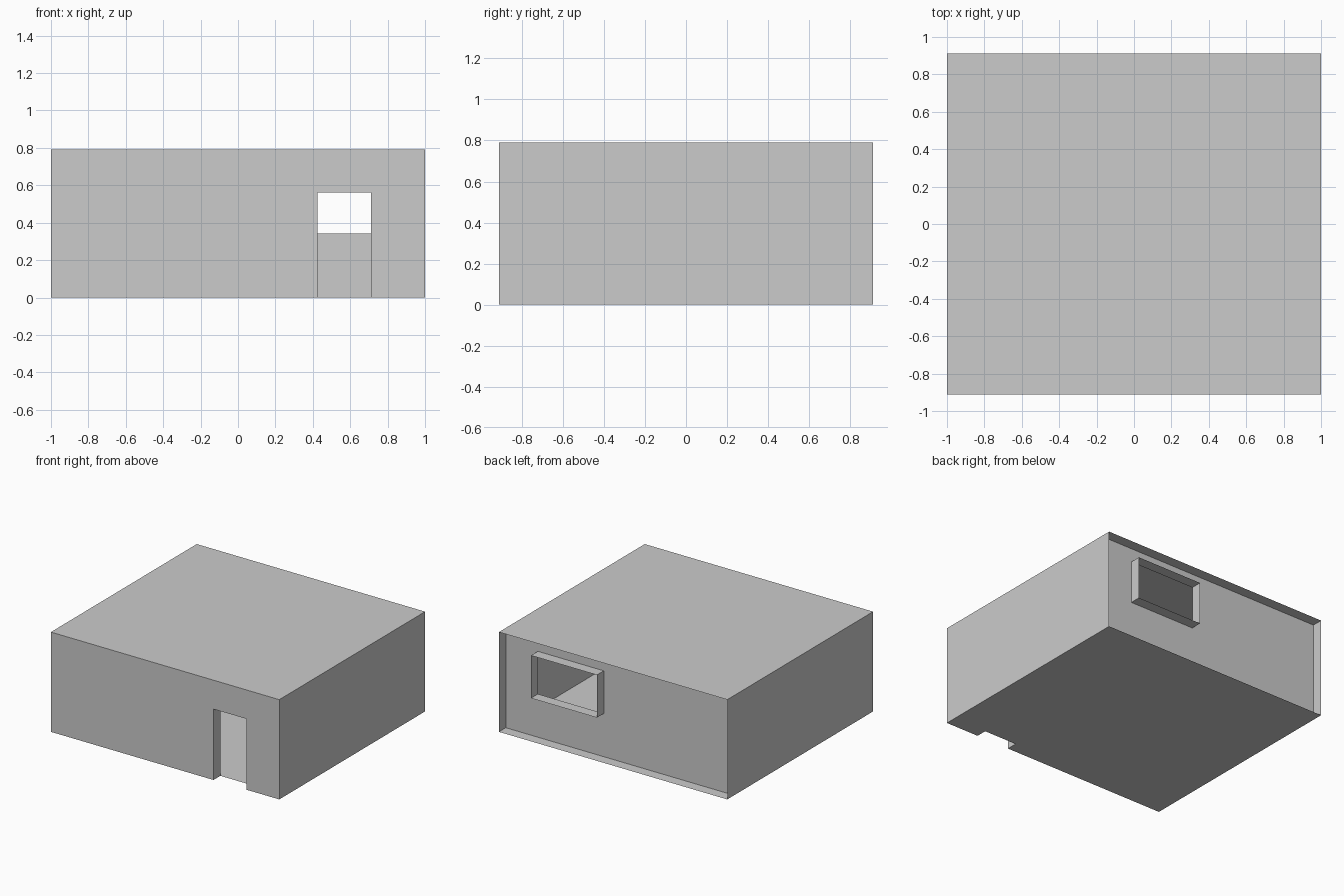
import bpy, bmesh

if "Cube" in bpy.data.objects:
    bpy.data.objects.remove(bpy.data.objects["Cube"])

W, D, H = 1.0, 0.912, 0.79      # half width, half depth, height
T = 0.086                       # depth of reveals and of the recessed back wall
DOOR = (0.424, 0.711, 0.0, 0.561)    # x0, x1, z0, z1
WINDOW = (0.142, 0.719, 0.342, 0.68)


def make(name, quads):
    """Object from a list of quads, with shared corners welded."""
    bm = bmesh.new()
    for q in quads:
        bm.faces.new([bm.verts.new(p) for p in q])
    bmesh.ops.remove_doubles(bm, verts=bm.verts, dist=1e-5)
    mesh = bpy.data.meshes.new(name)
    bm.to_mesh(mesh)
    bm.free()
    obj = bpy.data.objects.new(name, mesh)
    bpy.context.collection.objects.link(obj)
    return obj


def panel(bounds, hole, place, flip=False):
    """Quads of a flat rectangle around a rectangular hole."""
    us = sorted({bounds[0], bounds[1], hole[0], hole[1]})
    vs = sorted({bounds[2], bounds[3], hole[2], hole[3]})
    quads = []
    for a, b in zip(us, us[1:]):
        for c, d in zip(vs, vs[1:]):
            if (a, b, c, d) != tuple(hole):
                q = [place(a, c), place(b, c), place(b, d), place(a, d)]
                quads.append(q[::-1] if flip else q)
    return quads


def tube(hole, y0, y1, open_bottom=False, flip=False):
    """Thin rectangular lining running from y0 to y1."""
    a, b, c, d = hole
    ring = [(a, c), (a, d), (b, d), (b, c)]
    quads = []
    for i in range(3 if open_bottom else 4):
        (xa, za), (xb, zb) = ring[i], ring[(i + 1) % 4]
        q = [(xa, y0, za), (xa, y1, za), (xb, y1, zb), (xb, y0, zb)]
        quads.append(q if flip else q[::-1])
    return quads


wall = (-W, W, 0.0, H)

# Front wall with doorway, and its lining going inward
make("front_wall", panel(wall, DOOR, lambda x, z: (x, -D, z)))
make("door_reveal", tube(DOOR, -D, -D + T, open_bottom=True))

# Recessed back wall with window opening, and its frame projecting outward
make("back_wall", panel(wall, WINDOW, lambda x, z: (x, D - T, z), flip=True))
make("window_frame", tube(WINDOW, D - T, D, flip=True))

# Side walls
for name, s in (("left_wall", -1), ("right_wall", 1)):
    q = [(s * W, -s * D, 0), (s * W, s * D, 0), (s * W, s * D, H), (s * W, -s * D, H)]
    make(name, [q])

# Flat roof, and floor notched at the doorway
make("roof", [[(-W, -D, H), (W, -D, H), (W, D, H), (-W, D, H)]])
notch = (DOOR[0], DOOR[1], -D, -D + T)
make("floor", panel((-W, W, -D, D), notch, lambda x, y: (x, y, 0.0), flip=True))
